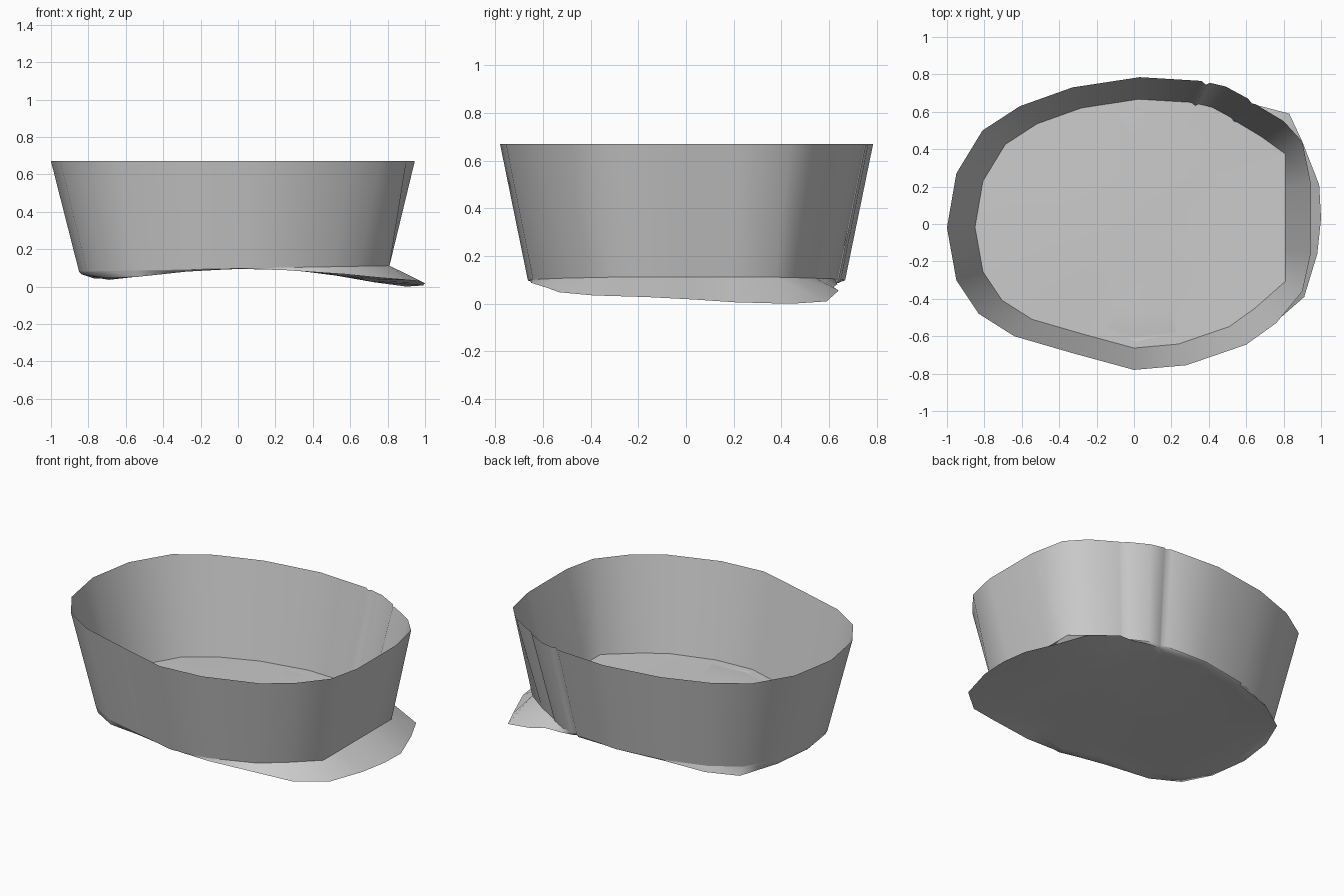
import bpy, bmesh

if "Cube" in bpy.data.objects:
    bpy.data.objects.remove(bpy.data.objects["Cube"])

# Rim outline at the open top, anticlockwise seen from above;
# then the lip at the foot, either a height or a full (x, y, z)
COLS = [
    ((-1.0, -.02), .066), ((-.95, -.30), .058), ((-.83, -.48), .045),
    ((-.64, -.60), .052), ((-.33, -.69), .08), ((0, -.78), .095),
    ((.28, -.755), (.25, -.65, .088)), ((.60, -.645), (.57, -.58, .066)),
    ((.76, -.53), (.75, -.53, .048)), ((.90, -.36), (.91, -.39, .035)),
    ((.945, -.16), (.98, -.16, .028)), ((.945, .03), (1.0, .03, .018)),
    ((.945, .22), (.99, .21, .006)), ((.90, .44), (.90, .44, 0)),
    ((.80, .55), (.83, .59, .01)), ((.65, .64), (.64, .64, .055)),
    # vertical groove in the back wall: two creases either side of a flat strip
    ((.63, .645), (.56, .62, .07)), ((.61, .67), (.53, .62, .072)),
    ((.49, .735), (.42, .635, .082)), ((.405, .755), .088), ((.385, .745), .088),
    ((.36, .765), .088),
    ((.03, .785), .095), ((-.33, .73), .082), ((-.61, .63), (-.52, .555, .055)),
    ((-.81, .50), (-.69, .45, .036)), ((-.95, .27), .055),
]


def arch(x, y):
    z = .1 - .145 * x * x
    if x < 0:
        return max(z, .042)
    return max(z, .012) + .05 * x * max(0, .2 - y)


def foot(p):
    x, y = p[0] * .85, p[1] * .85
    if p[0] > .88:
        x = .81
    return x, y, .097 + (.018 if x > 0 else .02) * x


def make(name, rings, centre=None):
    """Join closed rings of points with quads, and fan the last ring to a centre."""
    bm = bmesh.new()
    loops = [[bm.verts.new(c) for c in r] for r in rings]
    n = len(rings[0])
    for a, b in zip(loops, loops[1:]):
        for i in range(n):
            j = (i + 1) % n
            bm.faces.new((a[i], b[i], b[j], a[j]))
    if centre:
        c = bm.verts.new(centre)
        for i in range(n):
            bm.faces.new((loops[-1][i], c, loops[-1][(i + 1) % n]))
    me = bpy.data.meshes.new(name)
    bm.to_mesh(me)
    bm.free()
    ob = bpy.data.objects.new(name, me)
    bpy.context.collection.objects.link(ob)
    bpy.ops.object.select_all(action='DESELECT')
    ob.select_set(True)
    bpy.context.view_layer.objects.active = ob
    bpy.ops.object.shade_smooth_by_angle(angle=1.2)


tops = [(p[0], p[1], .67) for p, _ in COLS]
feet = [foot(p) for p, _ in COLS]
lips = [k if isinstance(k, tuple) else (f[0] * .985, f[1] * .985, k)
        for (_, k), f in zip(COLS, feet)]

# Tapered open wall, flared lip and arched floor
floor = [[(f[0] * s, f[1] * s, arch(f[0] * s, f[1] * s)) for f in feet]
         for s in (.9, .7, .45, .2)]
make("wall", [tops, feet])
make("lip_and_floor", [feet, lips] + floor, (0, 0, .1))
# Inner lid closing the wall at its foot
make("inner_floor", [feet, [(f[0] * .5, f[1] * .5, .1) for f in feet]], (0, 0, .105))
